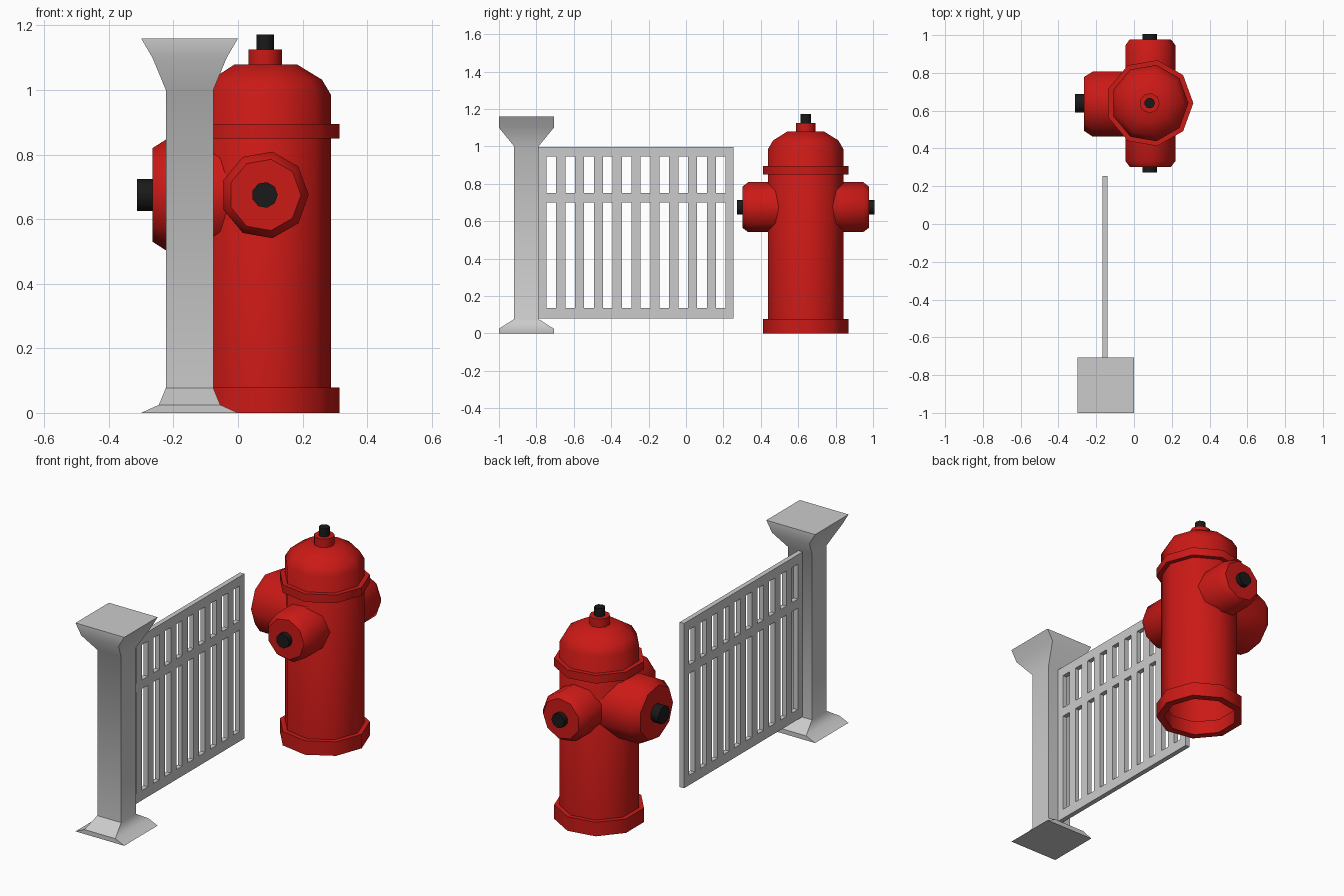
import bpy, bmesh
from math import radians, cos, sin, tau
from mathutils import Matrix, Vector

if "Cube" in bpy.data.objects:
    bpy.data.objects.remove(bpy.data.objects["Cube"])


def material(name, rgb):
    m = bpy.data.materials.new(name)
    m.diffuse_color = (*rgb, 1)
    m.use_nodes = True
    m.node_tree.nodes["Principled BSDF"].inputs["Base Color"].default_value = m.diffuse_color
    return m


RED = material("red_paint", (0.6, 0.01, 0.008))
BLACK = material("black_metal", (0.01, 0.01, 0.01))


def finish(name, bm, mat=None, smooth=None):
    bmesh.ops.recalc_face_normals(bm, faces=bm.faces)
    me = bpy.data.meshes.new(name)
    bm.to_mesh(me)
    bm.free()
    ob = bpy.data.objects.new(name, me)
    bpy.context.collection.objects.link(ob)
    if mat:
        me.materials.append(mat)
    if smooth:
        bpy.ops.object.select_all(action='DESELECT')
        ob.select_set(True)
        bpy.context.view_layer.objects.active = ob
        bpy.ops.object.shade_smooth_by_angle(angle=radians(smooth))
    return ob


def loft(bm, rings, cap_start=False, cap_end=False, closed=False):
    rows = [[bm.verts.new(p) for p in ring] for ring in rings]
    n = len(rows[0])
    pairs = list(zip(rows, rows[1:])) + ([(rows[-1], rows[0])] if closed else [])
    for a, b in pairs:
        for i in range(n):
            j = (i + 1) % n
            bm.faces.new((a[i], a[j], b[j], b[i]))
    if cap_start:
        bm.faces.new(rows[0][::-1])
    if cap_end:
        bm.faces.new(rows[-1])


def lathe(name, profile, matrix, mat, sides=9, **caps):
    bm = bmesh.new()
    loft(bm, [[matrix @ Vector((r * cos(tau * i / sides), r * sin(tau * i / sides), z))
               for i in range(sides)] for r, z in profile], **caps)
    return finish(name, bm, mat, 45)


# Fence post with flared foot and head: (z, half x, half y)
bm = bmesh.new()
post = [(0, .15, .147), (.025, .095, .147), (.077, .0735, .065),
        (1.0, .0735, .065), (1.10, .115, .147), (1.16, .15, .147)]
loft(bm, [[(-.15 + sx * hx, -.8535 + sy * hy, z)
           for sx, sy in ((-1, -1), (1, -1), (1, 1), (-1, 1))] for z, hx, hy in post],
     cap_start=True, cap_end=True)
finish("fence_post", bm, smooth=45)

# Fence panel: a sheet with two rows of slots, given thickness
ys = [-.79]
for i in range(10):
    ys += [-.746 + i * .1007, -.694 + i * .1007]
ys.append(.255)
zs = [.08, .135, .70, .75, .945, .997]
bm = bmesh.new()
grid = [[bm.verts.new((-.153, y, z)) for z in zs] for y in ys]
for i in range(len(ys) - 1):
    for j in range(len(zs) - 1):
        if not (i % 2 and j % 2):
            bm.faces.new((grid[i][j], grid[i + 1][j], grid[i + 1][j + 1], grid[i][j + 1]))
panel = finish("fence_panel", bm)
mod = panel.modifiers.new("thickness", 'SOLIDIFY')
mod.thickness, mod.offset = .027, 0

# Hydrant barrel, open underneath, with domed top
C = Matrix.Translation((.083, .64, 0))
lathe("hydrant_body", [(.205, 0), (.205, .985), (.177, 1.032), (.1, 1.079)], C, RED, cap_end=True)

# Base ring and collar
for name, z0, z1 in (("base_ring", 0, .078), ("collar", .85, .895)):
    lathe(name, [(.19, z0), (.231, z0), (.231, z1), (.19, z1)], C, RED, closed=True)

# Top nut and stem
lathe("top_nut", [(.053, 1.07), (.053, 1.126)], C, RED, cap_start=True, cap_end=True)
lathe("top_stem", [(.028, 1.12), (.028, 1.172)], C, BLACK, cap_start=True, cap_end=True)

# Outlets: two small ones along y and a large one towards -x
mid = Matrix.Translation((.083, .64, .675))
front = Matrix.Rotation(radians(90), 4, 'X')
back = Matrix.Rotation(radians(-90), 4, 'X')
side = Matrix.Rotation(radians(-90), 4, 'Z') @ front
small = ([(.136, .12), (.136, .307), (.112, .338)], .04, .367)
large = ([(.177, .06), (.177, .302), (.147, .348)], .05, .396)
for label, rot, (profile, r, tip) in (("front", front, small), ("back", back, small),
                                      ("side", side, large)):
    lathe(label + "_outlet", profile, mid @ rot, RED, cap_end=True)
    lathe(label + "_outlet_bolt", [(r, profile[-1][1] - .01), (r, tip)], mid @ rot, BLACK,
          cap_start=True, cap_end=True)
